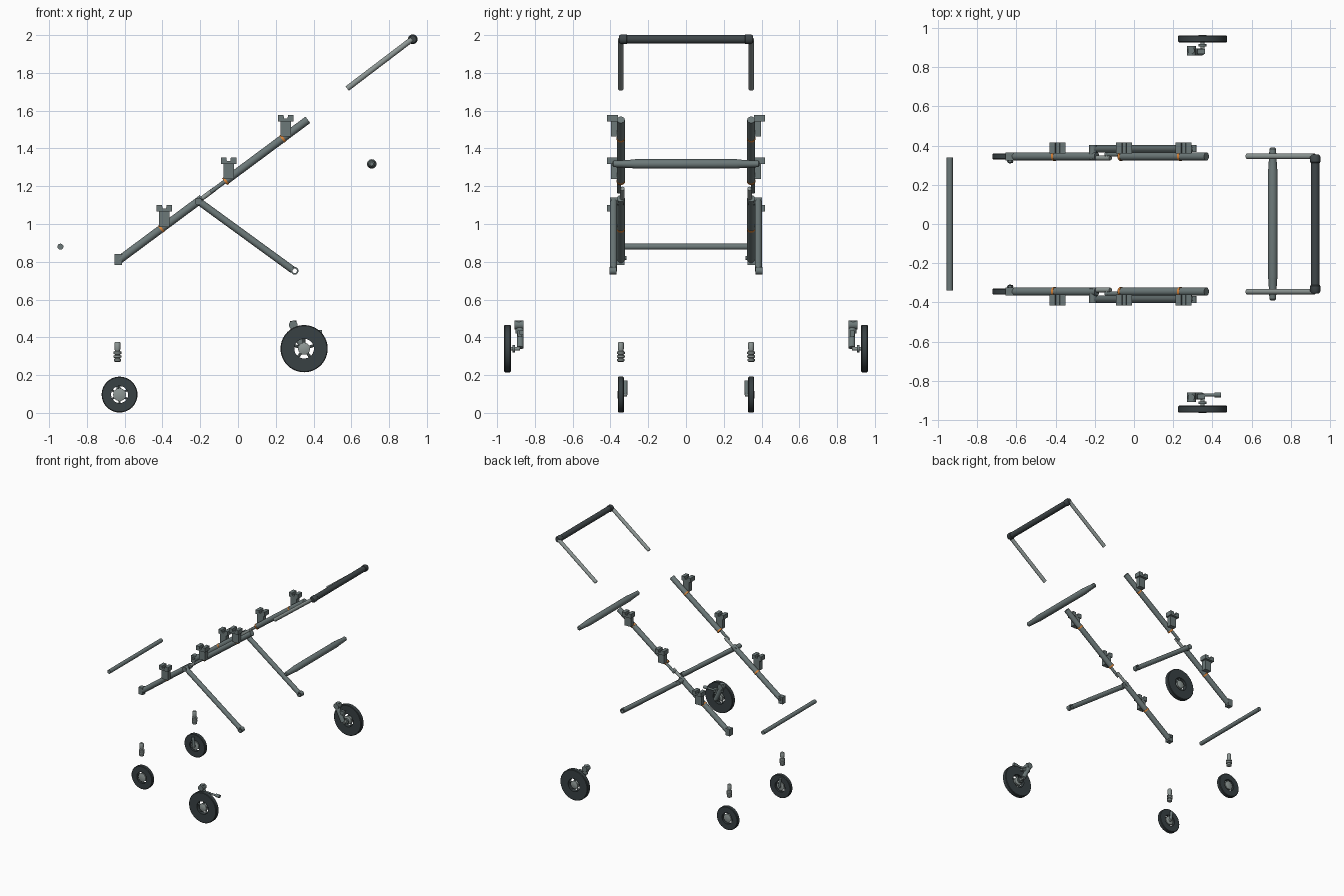
import bpy, bmesh, math
from mathutils import Vector

if "Cube" in bpy.data.objects:
    bpy.data.objects.remove(bpy.data.objects["Cube"], do_unlink=True)


def material(name, rgb):
    m = bpy.data.materials.new(name)
    m.use_nodes = True
    m.diffuse_color = (*rgb, 1)
    m.node_tree.nodes["Principled BSDF"].inputs["Base Color"].default_value = (*rgb, 1)
    return m


FRAME = material("frame grey", (0.15, 0.19, 0.19))
METAL = material("light metal", (0.27, 0.31, 0.30))
DARK = material("dark grip", (0.05, 0.062, 0.066))
RUBBER = material("tyre rubber", (0.04, 0.052, 0.056))
ORANGE = material("orange ring", (0.75, 0.24, 0.04))


def finish(name, bm, mat):
    bmesh.ops.recalc_face_normals(bm, faces=bm.faces)
    me = bpy.data.meshes.new(name)
    bm.to_mesh(me)
    bm.free()
    ob = bpy.data.objects.new(name, me)
    bpy.context.collection.objects.link(ob)
    me.materials.append(mat)
    bpy.ops.object.select_all(action='DESELECT')
    ob.select_set(True)
    bpy.context.view_layer.objects.active = ob
    bpy.ops.object.shade_smooth_by_angle(angle=math.radians(35))
    return ob


def lathe(name, origin, axis, profile, mat, sides=24, closed=False):
    """Revolve (distance along axis, radius) points."""
    bm = bmesh.new()
    q = Vector(axis).to_track_quat('Z', 'Y')
    rings = []
    for d, r in profile:
        rings.append([bm.verts.new(Vector(origin) + q @ Vector(
            (r * math.cos(a), r * math.sin(a), d)))
            for a in (2 * math.pi * i / sides for i in range(sides))])
    pairs = list(zip(rings, rings[1:]))
    if closed:
        pairs.append((rings[-1], rings[0]))
    else:
        bm.faces.new(rings[0])
        bm.faces.new(rings[-1])
    for a, b in pairs:
        for i in range(sides):
            j = (i + 1) % sides
            bm.faces.new((a[i], a[j], b[j], b[i]))
    return finish(name, bm, mat)


def rod(name, p, q, r, mat, sides=20):
    d = Vector(q) - Vector(p)
    return lathe(name, p, d, [(0, r), (d.length, r)], mat, sides)


def plate(name, outline, y0, y1, mat):
    """Extrude an (x, z) outline along y."""
    bm = bmesh.new()
    f = bm.faces.new([bm.verts.new((x, y0, z)) for x, z in outline])
    ext = bmesh.ops.extrude_face_region(bm, geom=[f])["geom"]
    bmesh.ops.translate(bm, vec=(0, y1 - y0, 0),
                        verts=[v for v in ext if isinstance(v, bmesh.types.BMVert)])
    return finish(name, bm, mat)


def box(name, x, y, z, mat):
    return plate(name, [(x[0], z[0]), (x[1], z[0]), (x[1], z[1]), (x[0], z[1])], *y, mat)


def ring(name, p, axis, r_in, r_out, w, mat, bevel=0.0):
    h = w / 2
    return lathe(name, p, axis, [(-h, r_in), (-h, r_out - bevel), (-h + bevel, r_out),
                                 (h - bevel, r_out), (h, r_out - bevel), (h, r_in)],
                 mat, 40, True)


def wheel(name, c, r, w, r_in, hub, spokes):
    ring(name + "_tyre", c, (0, 1, 0), r_in, r, w, RUBBER, 0.004)
    lathe(name + "_hub", c, (0, 1, 0), [(-w * .55, hub * .5), (-w * .4, hub),
                                        (w * .4, hub), (w * .55, hub * .5)], METAL)
    for i in range(spokes):
        a = 2 * math.pi * i / spokes + math.pi / 2
        d = Vector((math.cos(a), 0, math.sin(a)))
        rod(name + "_spoke", Vector(c) + d * hub * .9, Vector(c) + d * r_in * 1.03,
            r * 0.06, FRAME, 8)


SLOPE = 0.743


def rail_z(x):
    return 0.805 + (x + 0.635) * SLOPE


RAIL_DIR = Vector((1, 0, SLOPE)).normalized()

for s, tag in ((-1, "right"), (1, "left")):
    y = 0.345 * s

    def on_rail(x, yy=y):
        return Vector((x, yy, rail_z(x)))

    # Side rails with the folding joint between them
    rod(tag + "_lower_rail", on_rail(-0.63), on_rail(-0.19), 0.021, FRAME)
    rod(tag + "_upper_rail", on_rail(-0.07), on_rail(0.37), 0.021, FRAME)
    rod(tag + "_joint_link", on_rail(-0.2, 0.337 * s), on_rail(-0.12, 0.337 * s), 0.012, METAL)
    rod(tag + "_joint_tongue", on_rail(-0.145, 0.355 * s), on_rail(-0.06, 0.355 * s), 0.011, FRAME)
    rod(tag + "_joint_pin", on_rail(-0.135, 0.33 * s), on_rail(-0.135, 0.362 * s), 0.01, METAL)

    # Socket at the lower rail end
    box(tag + "_rail_socket", (-0.655, -0.615), (y - .02, y + .02), (0.783, 0.84), FRAME)
    rod(tag + "_socket_pin", (-0.632, y, 0.82), (-0.632, 0.315 * s, 0.82), 0.01, FRAME)

    # Rear leg with pivot and ring end
    rod(tag + "_rear_leg", (-0.215, 0.383 * s, 1.125), (0.29, 0.383 * s, 0.757), 0.019, FRAME)
    rod(tag + "_leg_pivot", (-0.21, 0.33 * s, 1.12), (-0.21, 0.403 * s, 1.12), 0.019, FRAME)
    ring(tag + "_leg_eye", (0.30, 0.386 * s, 0.752), (0, 1, 0), 0.012, 0.02, 0.036, FRAME)

    # Clamps and orange rings along the rail
    for n, x in enumerate((-0.39, -0.05, 0.253)):
        z = rail_z(x) - 0.002
        plate(f"{tag}_clamp_{n}_body", [(x - .028, z), (x + .028, z), (x + .028, z + .085),
              (x - .028, z + .085)], 0.362 * s, 0.398 * s, FRAME)
        plate(f"{tag}_clamp_{n}_head", [(x - .041, z + .08), (x + .041, z + .08),
              (x + .041, z + .115), (x + .012, z + .115), (x + .009, z + .096),
              (x - .009, z + .096), (x - .012, z + .115), (x - .041, z + .115)],
              0.36 * s, 0.417 * s, FRAME)
        ring(f"{tag}_orange_ring_{n}", on_rail(x - 0.016), RAIL_DIR, 0.019, 0.0225, 0.012, ORANGE)

    # Handle arm and end cap
    rod(tag + "_handle_arm", (0.578, y, 1.717), (0.92, y, 1.977), 0.0145, METAL)
    lathe(tag + "_handle_cap", (0.925, 0.312 * s, 1.978), (0, s, 0),
          [(0, .023), (.004, .026), (.032, .026), (.042, .019)], DARK)

    # Small front wheel, its axle arm and caster pin
    wheel(tag + "_front_wheel", (-0.627, y, 0.097), 0.095, 0.031, 0.045, 0.034, 6)
    rod(tag + "_front_axle", (-0.627, y, 0.097), (-0.627, 0.312 * s, 0.097), 0.01, METAL)
    rod(tag + "_caster_arm", (-0.627, 0.321 * s, 0.095), (-0.637, 0.321 * s, 0.17), 0.011, FRAME)
    lathe(tag + "_caster_pin", (-0.638, y, 0.27), (0, 0, 1),
          [(0, .013), (.004, .019), (.015, .019), (.017, .014), (.021, .014), (.023, .021),
           (.034, .021), (.036, .014), (.04, .014), (.042, .021), (.053, .021), (.058, .013),
           (.07, .016), (.1, .016), (.106, .012)], METAL)

    # Large rear wheel, axle and bracket
    wheel(tag + "_rear_wheel", (0.35, 0.945 * s, 0.34), 0.125, 0.036, 0.052, 0.032, 5)
    rod(tag + "_rear_axle", (0.35, 0.945 * s, 0.34), (0.35, 0.88 * s, 0.34), 0.01, METAL)
    rod(tag + "_axle_collar", (0.35, 0.905 * s, 0.34), (0.35, 0.918 * s, 0.34), 0.02, FRAME)
    rod(tag + "_bracket_arm", (0.293, 0.878 * s, 0.45), (0.345, 0.878 * s, 0.345), 0.018, FRAME)
    rod(tag + "_bracket_hinge", (0.293, 0.86 * s, 0.465), (0.293, 0.908 * s, 0.465), 0.023, FRAME)
    rod(tag + "_bracket_plug", (0.297, 0.885 * s, 0.42), (0.292, 0.885 * s, 0.488), 0.017, FRAME)
    box(tag + "_bracket_block", (0.325, 0.362), (0.868 * s, 0.893 * s), (0.405, 0.435), FRAME)

# Brake lever on one rear wheel only
rod("brake_lever", (0.34, -0.872, 0.425), (0.44, -0.872, 0.425), 0.008, FRAME)
rod("brake_lever_tip", (0.41, -0.872, 0.425), (0.445, -0.872, 0.425), 0.013, FRAME)

# Cross bars
rod("handle_grip", (0.925, -0.325, 1.978), (0.925, 0.325, 1.978), 0.0225, DARK)
rod("front_cross_bar", (-0.94, -0.34, 0.88), (-0.94, 0.34, 0.88), 0.016, FRAME)
lathe("bumper_bar", (0.708, 0, 1.318), (0, 1, 0),
      [(-.39, .01), (-.383, .017), (-.34, .019), (-.28, .023), (-.27, .025),
       (.27, .025), (.28, .023), (.34, .019), (.383, .017), (.39, .01)], FRAME)
